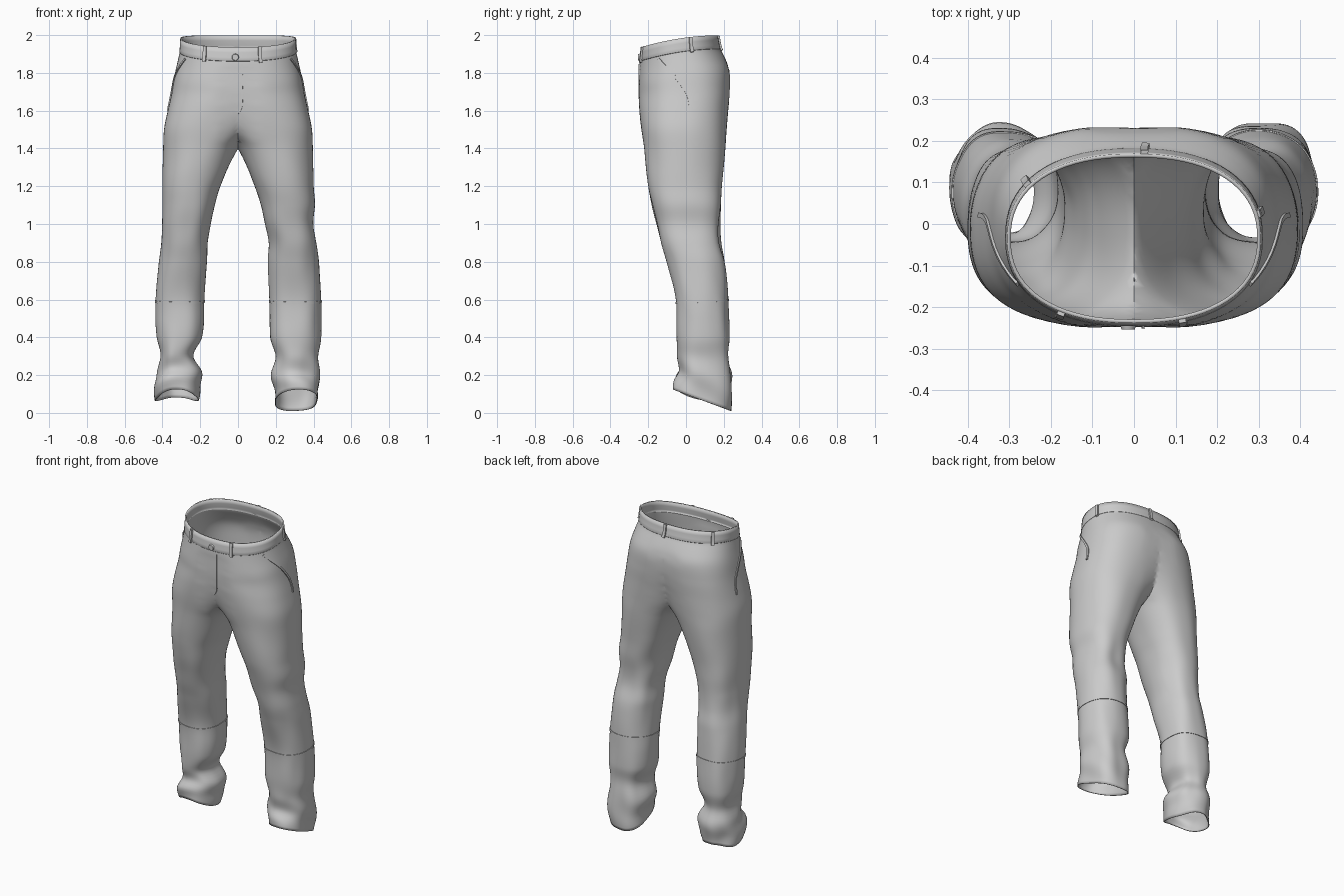
import bpy, bmesh, math
from mathutils import Vector, noise
from mathutils.bvhtree import BVHTree

if "Cube" in bpy.data.objects:
    bpy.data.objects.remove(bpy.data.objects["Cube"])

cloth = bpy.data.materials.new("grey cloth")
cloth.diffuse_color = (0.6, 0.6, 0.6, 1)
cloth.use_nodes = True
cloth.node_tree.nodes["Principled BSDF"].inputs["Base Color"].default_value = cloth.diffuse_color

# Section tables: z, outer x, inner x, front y, back y
HIPS = [(2.0, .303, -.303, -.235, .165), (1.92, .308, -.308, -.245, .18),
        (1.88, .316, -.29, -.248, .20), (1.8, .333, -.21, -.25, .234),
        (1.7, .352, -.185, -.247, .235), (1.6, .375, -.145, -.243, .223),
        (1.5, .395, -.085, -.235, .213), (1.4, .40, 0, -.22, .205)]
RIGHT = HIPS + [(1.2, .40, .085, -.20, .19), (1.1, .41, .12, -.18, .185),
        (1.0, .402, .142, -.155, .177), (.9, .415, .165, -.13, .18),
        (.8, .428, .16, -.10, .20), (.6, .44, .165, -.055, .22),
        (.4, .44, .17, -.05, .235), (.3, .425, .20, -.045, .225),
        (.2, .435, .175, -.04, .245), (.12, .43, .185, -.06, .245), (0, .41, .20, -.075, .245)]
LEFT = HIPS + [(1.2, .40, .09, -.20, .19), (1.1, .402, .12, -.18, .185),
        (1.0, .405, .145, -.155, .177), (.9, .41, .162, -.13, .18),
        (.8, .42, .162, -.10, .20), (.6, .432, .175, -.055, .22),
        (.4, .43, .19, -.05, .232), (.3, .412, .235, -.04, .215),
        (.21, .43, .19, -.025, .24), (.13, .445, .205, -.05, .23), (0, .42, .23, -.05, .22)]


def smooth(a, b, v):
    t = max(0, min(1, (v - a) / (b - a)))
    return t * t * (3 - 2 * t)


def section(side, z):
    """Cubic interpolation of the section table."""
    tab = RIGHT if side > 0 else LEFT
    i = next((k for k in range(len(tab) - 1) if tab[k + 1][0] <= z), len(tab) - 2)
    a, b = tab[i], tab[i + 1]
    p, q = tab[max(i - 1, 0)], tab[min(i + 2, len(tab) - 1)]
    h = b[0] - a[0]
    t = (z - a[0]) / h
    out = []
    for k in range(1, 5):
        ma = (b[k] - p[k]) / (b[0] - p[0]) * h
        mb = (q[k] - a[k]) / (q[0] - a[0]) * h
        out.append((2*t**3 - 3*t*t + 1) * a[k] + (t**3 - 2*t*t + t) * ma
                   + (3*t*t - 2*t**3) * b[k] + (t**3 - t*t) * mb)
    return out


def surf(side, z, th, off=0.0):
    """Point on the cloth, with folds and the slanting waist and hem."""
    xo, xi, yf, yb = section(side, z)
    c, s = math.cos(th), math.sin(th)
    e = 2 / 2.3
    cx, cy, rx, ry = (xo + xi) / 2, (yf + yb) / 2, (xo - xi) / 2, (yb - yf) / 2
    # soft folds, stronger behind the knee and at the cuff
    low = 1 - smooth(1.0, 1.3, z)
    cuff = 1 - smooth(.1, .42, z)
    knee = math.exp(-((z - .95) / .2) ** 2) * max(0, s)
    q = Vector((c * 1.3, s * 1.3, z * 4))
    n = (1 - low) * noise.noise(q) + low * noise.noise(q + Vector((0, 0, 7 * side + 9)))
    amp = (.008 + .006 * cuff + .01 * knee) * (1 - smooth(1.75, 1.88, z))
    f = off + n * amp + .005 * cuff * math.sin(34 * z + 2 * th + side)
    x = cx + (rx + f) * math.copysign(abs(c) ** e, c)
    y = cy + (ry + f) * math.copysign(abs(s) ** e, s)
    hem = 1 - smooth(.05, .36, z)
    zz = z + (.131 * y - .347 * y * y) * smooth(1.6, 1.85, z)
    if side > 0:
        zz -= .37 * (y - .09) * hem
    else:
        zz += (.02 - .16 * (y - .09) - .018 * math.cos(2 * th)) * hem
    return Vector((x * side, y, zz))


def finish(name, bm, thick=0):
    me = bpy.data.meshes.new(name)
    bm.to_mesh(me)
    bm.free()
    me.materials.append(cloth)
    ob = bpy.data.objects.new(name, me)
    bpy.context.collection.objects.link(ob)
    if thick:
        m = ob.modifiers.new("thickness", 'SOLIDIFY')
        m.thickness, m.offset = thick, -1
    bpy.ops.object.select_all(action='DESELECT')
    ob.select_set(True)
    bpy.context.view_layer.objects.active = ob
    bpy.ops.object.shade_smooth_by_angle(angle=math.radians(50))
    return ob


def loft(name, rows, thick, n=72):
    """Both leg tubes from descending (z, offset) rows, trimmed and joined at x = 0."""
    whole = bmesh.new()
    for side in (1, -1):
        bm = bmesh.new()
        rings = [[bm.verts.new(surf(side, z, 2 * math.pi * i / n, o)) for i in range(n)]
                 for z, o in rows]
        for a, b in zip(rings, rings[1:]):
            for i in range(n):
                j = (i + 1) % n
                f = (a[i], b[i], b[j], a[j])
                bm.faces.new(f if side > 0 else f[::-1])
        bmesh.ops.bisect_plane(bm, geom=bm.verts[:] + bm.edges[:] + bm.faces[:], dist=1e-5,
                               plane_co=(0, 0, 0), plane_no=(side, 0, 0), clear_inner=True)
        tmp = bpy.data.meshes.new("tmp")
        bm.to_mesh(tmp)
        bm.free()
        whole.from_mesh(tmp)
        bpy.data.meshes.remove(tmp)
    bmesh.ops.remove_doubles(whole, verts=whole.verts[:], dist=.0008)
    # soften the centre seam, more at the front than at the back
    for front, low, times in ((True, 1.46, 30), (False, 1.43, 8)):
        seam = [v for v in whole.verts if abs(v.co.x) < .1 and low < v.co.z < 1.84
                and (v.co.y < 0) == front]
        for _ in range(times if seam else 0):
            bmesh.ops.smooth_vert(whole, verts=seam, factor=.5, use_axis_y=True)
    return finish(name, whole, thick)


def find(side, z, x, back=False):
    """Angle at which the section passes the given |x|."""
    lo = 0 if back else -math.pi
    return min((lo + math.pi * k / 600 for k in range(601)),
               key=lambda t: abs(surf(side, z, t).x * side - abs(x)))


def strip(name, side, path, width, lift, closed=False):
    """Flat raised ribbon lying on the cloth along (angle, z) points."""
    pts, nor = [], []
    for th, z in path:
        p = surf(side, z, th)
        u = surf(side, z, th + .02) - surf(side, z, th - .02)
        v = surf(side, z + .005, th) - surf(side, z - .005, th)
        nn = u.cross(v).normalized() * side
        hit = tree.ray_cast(p + nn * .05, -nn, .1)[0]
        pts.append(hit or p)
        nor.append(nn)
    bm = bmesh.new()
    rings = []
    m = len(pts)
    for i, (p, nn) in enumerate(zip(pts, nor)):
        a, b = (pts[i - 1], pts[(i + 1) % m]) if closed else (pts[max(i - 1, 0)], pts[min(i + 1, m - 1)])
        w = (b - a).cross(nn).normalized() * width / 2
        rings.append([bm.verts.new(q) for q in (p - w - nn * .003, p - w + nn * lift,
                                                p + w + nn * lift, p + w - nn * .003)])
    for i in range(m if closed else m - 1):
        a, b = rings[i], rings[(i + 1) % m]
        for k in range(4):
            bm.faces.new((a[k], a[(k + 1) % 4], b[(k + 1) % 4], b[k]))
    if not closed:
        bm.faces.new(rings[0])
        bm.faces.new(rings[-1])
    bmesh.ops.recalc_face_normals(bm, faces=bm.faces[:])
    return finish(name, bm)


# Trouser body: seat and both legs
TOP, HEM = 1.985, .065
body = loft("trouser_body", [(TOP - (TOP - HEM) * k / 110, 0) for k in range(111)], .005)
tree = BVHTree.FromObject(body, bpy.context.evaluated_depsgraph_get())

# Waistband
loft("waistband", [(1.987, .002), (1.96, .002), (1.935, .002), (1.917, .002), (1.914, 0)], .009)

# Knee seams
for side, label in ((1, "right"), (-1, "left")):
    ring = [(2 * math.pi * i / 72, .59 + .008 * math.sin(2 * math.pi * i / 72)) for i in range(72)]
    strip(label + "_knee_seam", side, ring, .012, .003, True)

# Side pocket welts
for side, label in ((1, "right"), (-1, "left")):
    path = [(-.5 + .6 * math.sin(t * math.pi / 20), 1.9 - .3 * t / 10) for t in range(11)]
    strip(label + "_pocket_welt", side, path, .012, .006)

# Belt loops: x, on the back
for i, (x, back) in enumerate([(-.175, False), (.115, False), (.298, True), (.025, True), (-.255, True)]):
    side = 1 if x > 0 else -1
    th = find(side, 1.95, x, back)
    strip("belt_loop_%d" % (i + 1), side, [(th, 1.905 + .08 * k / 6) for k in range(7)], .018, .011)

# Fly edge and its curved lower end
fly = [(.022, 1.90 - .027 * k) for k in range(11)] + [(.016, 1.608), (.008, 1.594), (.001, 1.586)]
strip("fly_edge", 1, [(find(1, z, x), z) for x, z in fly], .006, .004)

# Waist button
bm = bmesh.new()
bmesh.ops.create_cone(bm, cap_ends=True, segments=24, radius1=.019, radius2=.016, depth=.01)
button = finish("waist_button", bm)
button.rotation_euler = (math.pi / 2, 0, 0)
button.location = surf(-1, 1.935, find(-1, 1.935, .015)) + Vector((0, -.006, 0))
